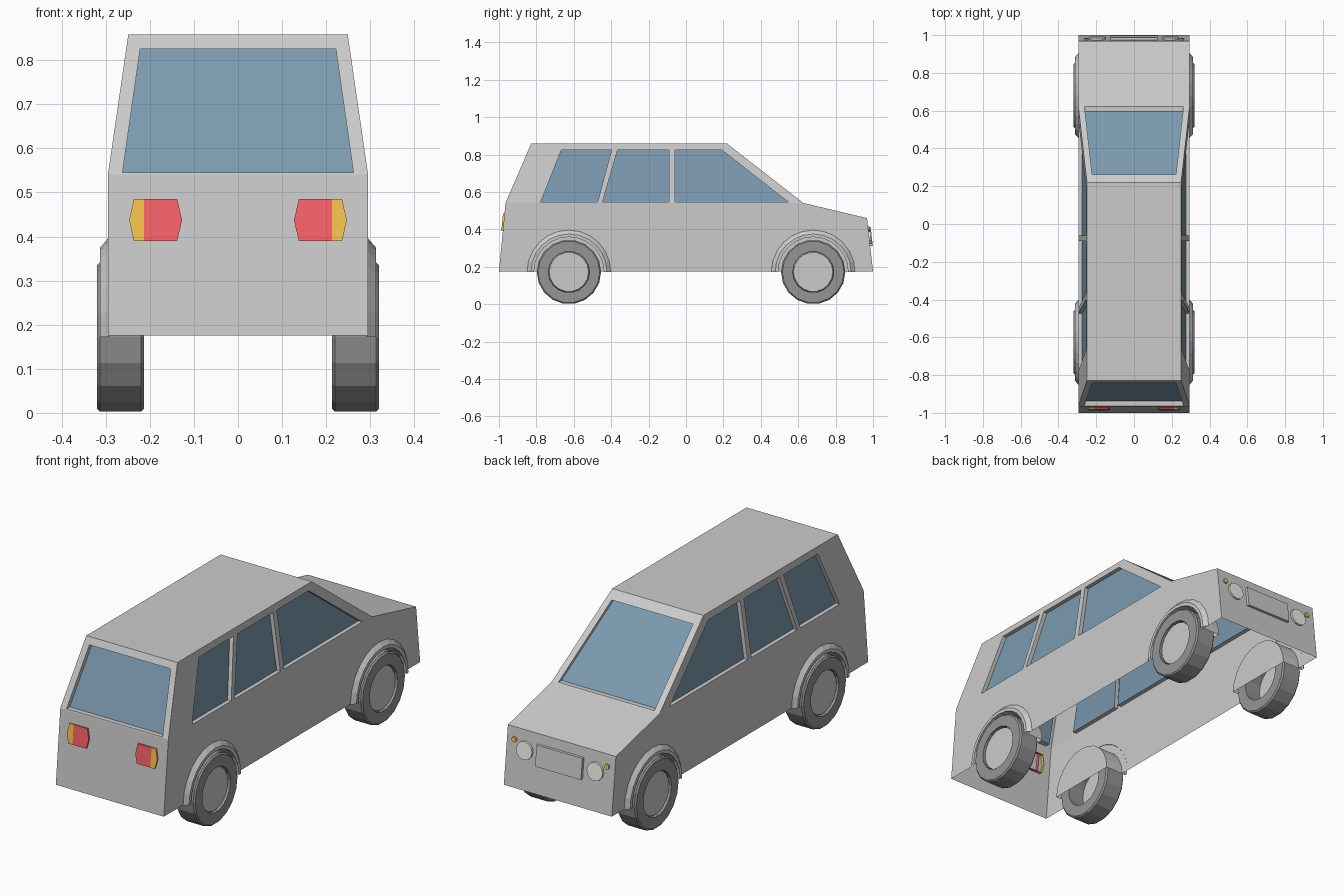
import bpy, bmesh
from math import sin, cos, pi
from mathutils import Vector

if "Cube" in bpy.data.objects:
    bpy.data.objects.remove(bpy.data.objects["Cube"])


def material(name, color):
    m = bpy.data.materials.new(name)
    m.diffuse_color = (*color, 1)
    m.use_nodes = True
    m.node_tree.nodes["Principled BSDF"].inputs["Base Color"].default_value = m.diffuse_color
    return m


GLASS = material("glass", (0.2, 0.32, 0.43))
RUBBER = material("rubber", (0.3, 0.3, 0.3))
RED = material("red", (0.95, 0.12, 0.14))
AMBER = material("amber", (0.93, 0.54, 0.07))
LAMP = material("lamp", (0.85, 0.87, 0.82))


def loft(bm, loops, caps=(True, True), closed=True):
    """Join matching point loops with quads and optionally cap both ends."""
    rings = [[bm.verts.new(p) for p in loop] for loop in loops]
    n = len(rings[0])
    for a, b in zip(rings, rings[1:]):
        for i in range(n if closed else n - 1):
            j = (i + 1) % n
            bm.faces.new((a[i], a[j], b[j], b[i]))
    for ring, cap in zip((rings[0], rings[-1]), caps):
        if cap:
            bm.faces.new(ring)


def finish(bm, name, mat=None):
    bmesh.ops.recalc_face_normals(bm, faces=bm.faces)
    me = bpy.data.meshes.new(name)
    bm.to_mesh(me)
    bm.free()
    ob = bpy.data.objects.new(name, me)
    bpy.context.collection.objects.link(ob)
    if mat:
        me.materials.append(mat)
    return ob


def part(name, loops, mat=None, caps=(True, True), closed=True):
    bm = bmesh.new()
    loft(bm, loops, caps, closed)
    return finish(bm, name, mat)


def arc(s, y, r, x, n, full=True, z=0.172):
    """Circle, or upper half circle, in the side plane at x."""
    count, sweep = (n, 2 * pi) if full else (n // 2 + 1, pi)
    return [(s * x, y + r * cos(t), z + r * sin(t))
            for t in (sweep * i / (n if full else n // 2) for i in range(count))]


# sloping outer planes of the body
FLOOR, BELT, ROOF = 0.175, 0.541, 0.858
def side_x(z): return 0.295 - 0.046 * (z - BELT) / (ROOF - BELT)
def rear_y(z): return -0.965 + 0.137 * (z - BELT) / (ROOF - BELT)
def screen_y(z): return 0.627 - 0.407 * (z - BELT) / (ROOF - BELT)
def nose_y(z): return 1.0 - 0.032 * (z - FLOOR) / 0.285
def tail_y(z): return -1.0 + 0.035 * (z - FLOOR) / (BELT - FLOOR)


# body solid from the side profile
lower = [(-1, FLOOR), (-0.965, BELT), (0.627, BELT), (0.968, 0.46), (1, FLOOR)]
upper = [(-0.828, ROOF), (0.22, ROOF)]
bm = bmesh.new()
L, R = [[bm.verts.new((s * (0.249 if z == ROOF else 0.295), y, z))
         for y, z in lower + upper] for s in (-1, 1)]
for S in (L, R):
    bm.faces.new(S[:5])
    bm.faces.new((S[1], S[5], S[6], S[2]))
outline = [0, 1, 5, 6, 2, 3, 4]
for i, j in zip(outline, outline[1:] + outline[:1]):
    bm.faces.new((L[i], L[j], R[j], R[i]))
body = finish(bm, "body")

# window panes and the openings they sit in
lo, hi = 0.545, 0.825
side_windows = {"rear_side_window": (-0.778, -0.473, -0.398, -0.666),
                "middle_side_window": (-0.447, -0.09, -0.09, -0.366),
                "front_side_window": (-0.06, 0.548, 0.19, -0.06)}
heights = (lo, lo, hi, hi)
cut = bmesh.new()
panes = []


def window(name, pane, outer):
    loft(cut, [pane, outer])
    panes.append(sum((Vector(p) for p in pane), Vector()) / 4)
    part(name, [pane], GLASS, (True, False))


for s in (-1, 1):
    for name, ys in side_windows.items():
        window(name, *[[(s * (side_x(z) + d), y, z) for y, z in zip(ys, heights)]
                       for d in (-0.02, 0.05)])
for name, fy, s in (("tailgate_window", rear_y, -1), ("windscreen", screen_y, 1)):
    xs = (-0.262, 0.262, 0.222, -0.222)
    window(name, *[[(x, fy(z) + s * d, z) for x, z in zip(xs, heights)]
                   for d in (-0.025, 0.05)])

# wheels, wheel arches and the wheel wells they sit in
for s in (-1, 1):
    for y in (-0.626, 0.68):
        loft(cut, [arc(s, y, 0.187, 0.2, 24), arc(s, y, 0.187, 0.4, 24)])
        part("wheel_arch", [arc(s, y, r, x, 24, False) for r, x in
                            ((0.225, 0.294), (0.203, 0.313), (0.187, 0.313), (0.187, 0.29))],
             None, (False, False), False)
        ring = [(0.11, 0.213), (0.165, 0.213), (0.172, 0.22), (0.172, 0.313),
                (0.165, 0.32), (0.11, 0.32)]
        part("tyre", [arc(s, y, r, x, 18) for r, x in ring + ring[:1]],
             RUBBER, (False, False))
        part("hub", [arc(s, y, 0.11, 0.3, 18), arc(s, y, 0.105, 0.31, 18)])

# cut the openings, then open the floor and the panes to leave a shell
cutter = finish(cut, "opening_cutter")
cutter.hide_render = True
mod = body.modifiers.new("openings", 'BOOLEAN')
mod.object, mod.operation, mod.solver = cutter, 'DIFFERENCE', 'EXACT'
bpy.context.view_layer.update()
shell = bpy.data.meshes.new_from_object(
    body.evaluated_get(bpy.context.evaluated_depsgraph_get()))
body.modifiers.clear()
body.data = shell
bpy.data.objects.remove(cutter)
bm = bmesh.new()
bm.from_mesh(shell)
drop = [f for f in bm.faces
        if (f.normal.z < -0.9 and f.calc_center_median().z < FLOOR + 0.002)
        or any((f.calc_center_median() - c).length < 0.002 for c in panes)]
bmesh.ops.delete(bm, geom=drop, context='FACES')
bm.to_mesh(shell)
bm.free()


def fitting(name, points, fy, inner, outer, mat=None, back=True):
    """Plate with an x-z outline that follows a sloping end of the body."""
    part(name, [[(x, fy(z) + d, z) for x, z in points] for d in (inner, outer)],
         mat, (back, True))


def disc(x, z, r, n=12):
    return [(x + r * cos(2 * pi * i / n), z + r * sin(2 * pi * i / n)) for i in range(n)]


# nose: grille, headlights and indicators
fitting("grille", [(-0.125, 0.31), (0.125, 0.31), (0.125, 0.412), (-0.125, 0.412)],
        nose_y, -0.005, 0.014)
for s in (-1, 1):
    fitting("headlight", disc(s * 0.193, 0.365, 0.044), nose_y, -0.005, 0.01, LAMP)
    fitting("front_indicator", disc(s * 0.253, 0.402, 0.013, 8), nose_y, -0.005, 0.008, AMBER)
    # tail lights
    fitting("tail_light", [(s * x, z) for x, z in
                           ((0.213, 0.39), (0.138, 0.39), (0.127, 0.437), (0.138, 0.485), (0.213, 0.485))],
            tail_y, 0.015, -0.008, RED, False)
    fitting("rear_indicator", [(s * x, z) for x, z in
                               ((0.213, 0.39), (0.236, 0.39), (0.247, 0.437), (0.236, 0.485), (0.213, 0.485))],
            tail_y, 0.015, -0.008, AMBER, False)
